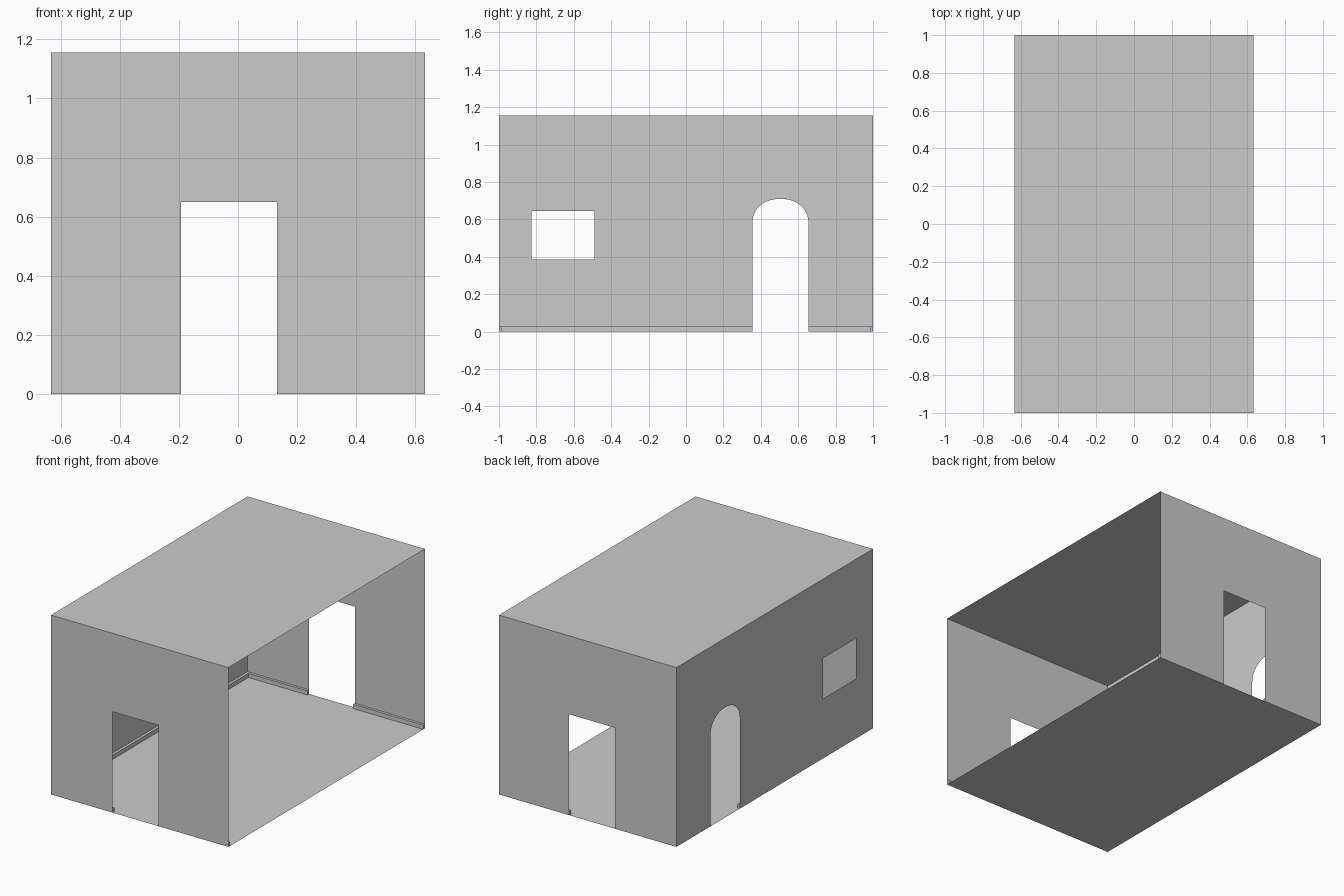
import bpy, bmesh, math
from mathutils import Vector

if "Cube" in bpy.data.objects:
    bpy.data.objects.remove(bpy.data.objects["Cube"])

W, D, H = 0.632, 1.0, 1.155       # half width, half depth, height
DOOR = (-0.193, 0.132, 0.65)      # doorway x range and height
ARCH = (0.355, 0.655, 0.58, 0.71) # arch y range, spring height, top
T, B = 0.017, 0.027               # skirting thickness and height


def finish(name, bm):
    me = bpy.data.meshes.new(name)
    bm.to_mesh(me)
    bm.free()
    ob = bpy.data.objects.new(name, me)
    bpy.context.collection.objects.link(ob)
    return ob


def sheet(name, loops, place, normal):
    """Flat thin sheet from an outline plus optional hole loops."""
    bm = bmesh.new()
    edges = []
    for pts in loops:
        vs = [bm.verts.new(place(u, v)) for u, v in pts]
        edges += [bm.edges.new((a, b)) for a, b in zip(vs, vs[1:] + vs[:1])]
    if len(loops) == 1:
        bm.faces.new(vs)
    else:
        bmesh.ops.triangle_fill(bm, edges=edges, use_beauty=True)
    bm.normal_update()
    for f in bm.faces:
        if f.normal.dot(Vector(normal)) < 0:
            f.normal_flip()
    return finish(name, bm)


def skirting(name, lo, hi, back):
    """Board with its wall side and underside left open."""
    bm = bmesh.new()
    bmesh.ops.create_cube(bm, size=1)
    lo, hi = Vector(lo), Vector(hi)
    for v in bm.verts:
        v.co = [(lo[i] + hi[i]) / 2 + v.co[i] * (hi[i] - lo[i]) for i in range(3)]
    bm.normal_update()
    hidden = [f for f in bm.faces
              if f.normal.dot(Vector(back)) > 0.9 or f.normal.z < -0.9]
    bmesh.ops.delete(bm, geom=hidden, context='FACES')
    return finish(name, bm)


# Floor and ceiling
rect = [(-W, -D), (W, -D), (W, D), (-W, D)]
sheet("floor", [rect], lambda u, v: (u, v, 0), (0, 0, 1))
sheet("ceiling", [rect], lambda u, v: (u, v, H), (0, 0, -1))

# Front and back walls with matching doorways, and their skirting boards
x0, x1, dh = DOOR
end_outline = [(-W, 0), (x0, 0), (x0, dh), (x1, dh), (x1, 0), (W, 0), (W, H), (-W, H)]
for side, s in (("front", -1), ("back", 1)):
    y = s * D
    sheet(side + "_wall", [end_outline], lambda u, v: (u, y, v), (0, -s, 0))
    ya, yb = sorted((y, s * (D - T)))
    for part, a, b in (("left", -W + T, x0), ("right", x1, W)):
        skirting(f"{side}_{part}_skirting", (a, ya, 0), (b, yb, B), (0, s, 0))

# Left wall with arched doorway and window
y0, y1, spring, top = ARCH
cy, r, rise, e = (y0 + y1) / 2, (y1 - y0) / 2, top - spring, 2 / 2.15
arch = []
for i in range(25):
    c, s = math.cos(math.pi * (1 - i / 24)), math.sin(math.pi * i / 24)
    arch.append((cy + r * math.copysign(abs(c) ** e, c), spring + rise * max(s, 0) ** e))
side_outline = [(-D, 0), (y0, 0)] + arch + [(y1, 0), (D, 0), (D, H), (-D, H)]
window = [(-0.825, 0.385), (-0.49, 0.385), (-0.49, 0.645), (-0.825, 0.645)]
sheet("left_wall", [side_outline, window], lambda u, v: (-W, u, v), (1, 0, 0))

# Left skirting boards either side of the arch
for part, a, b in (("front", -D, y0), ("back", y1, D)):
    skirting(f"left_{part}_skirting", (-W, a, 0), (-W + T, b, B), (-1, 0, 0))
